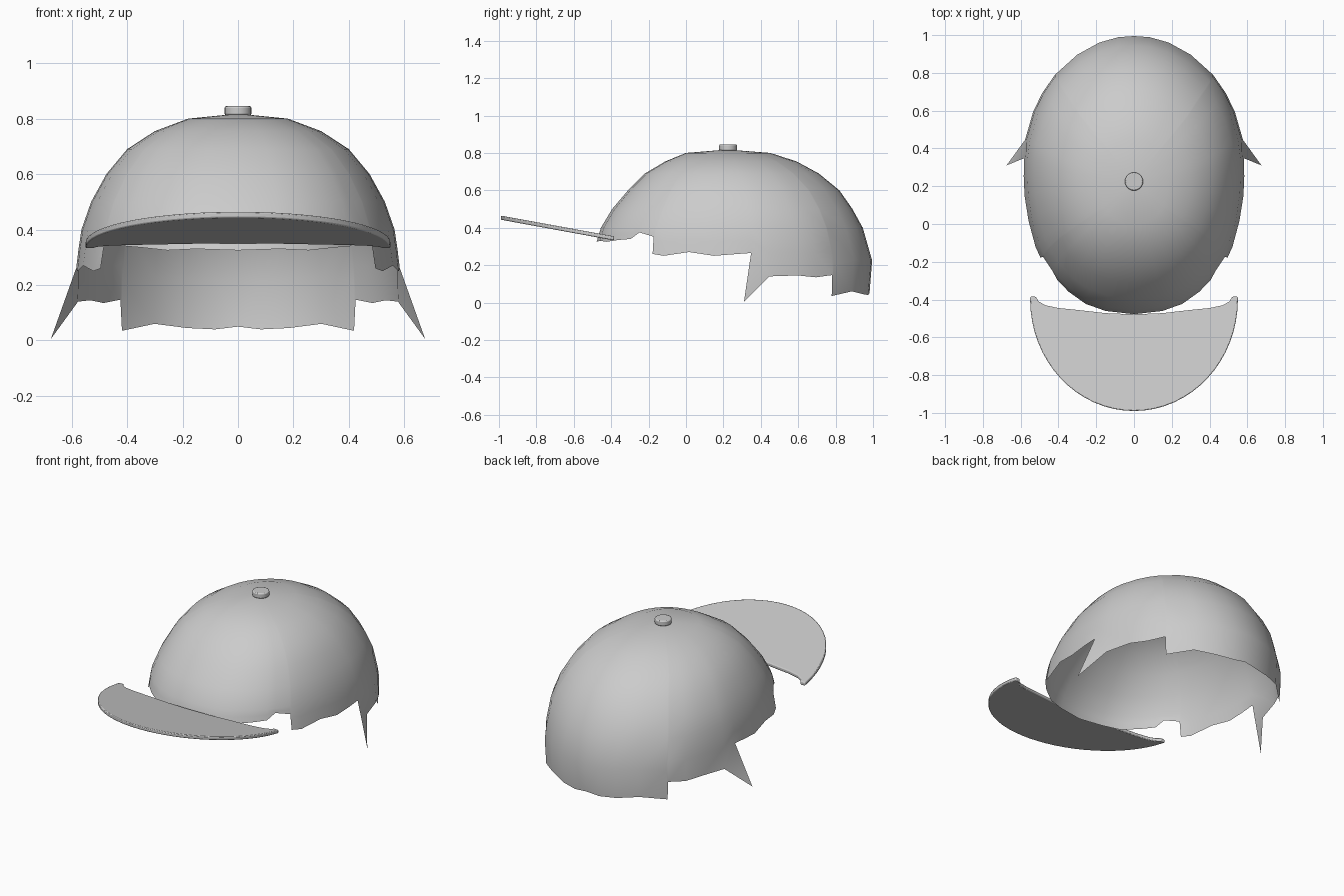
import bpy, bmesh, math

if "Cube" in bpy.data.objects:
    bpy.data.objects.remove(bpy.data.objects["Cube"])

grey = bpy.data.materials.new("light grey")
grey.diffuse_color = (0.6, 0.6, 0.6, 1)
grey.use_nodes = True
grey.node_tree.nodes["Principled BSDF"].inputs["Base Color"].default_value = grey.diffuse_color


def finish(name, bm, angle=40):
    """Turn a bmesh into a smooth-shaded grey object."""
    bmesh.ops.recalc_face_normals(bm, faces=bm.faces)
    me = bpy.data.meshes.new(name)
    bm.to_mesh(me)
    bm.free()
    ob = bpy.data.objects.new(name, me)
    bpy.context.collection.objects.link(ob)
    me.materials.append(grey)
    bpy.context.view_layer.objects.active = ob
    ob.select_set(True)
    bpy.ops.object.shade_smooth_by_angle(angle=math.radians(angle))
    ob.select_set(False)
    return ob


# Dome cross-sections: height, half width, front y, back y, centre y
RINGS = [(0.80, 0.18, 0.00, 0.45, 0.23), (0.755, 0.30, -0.11, 0.59, 0.24),
         (0.69, 0.40, -0.22, 0.71, 0.26), (0.60, 0.475, -0.31, 0.82, 0.28),
         (0.50, 0.53, -0.395, 0.89, 0.30), (0.40, 0.565, -0.455, 0.945, 0.30),
         (0.30, 0.58, -0.485, 0.98, 0.30), (0.20, 0.59, -0.50, 1.00, 0.30),
         (0.00, 0.59, -0.50, 0.975, 0.30)]
# Ragged rim of one side: position from front (-1) to back (1), height
RIM = [(-1, 0.325), (-0.98, 0.33), (-0.93, 0.325), (-0.85, 0.335), (-0.77, 0.34),
       (-0.72, 0.375), (-0.615, 0.352), (-0.605, 0.26), (-0.53, 0.25), (-0.36, 0.27),
       (-0.19, 0.25), (-0.06, 0.258), (0.07, 0.265), (0.21, 0.14), (0.43, 0.145),
       (0.57, 0.135), (0.695, 0.147), (0.705, 0.035), (0.86, 0.06), (0.95, 0.045),
       (0.99, 0.04), (1, 0.05)]


def dome_point(u, z):
    for lo, hi in zip(RINGS[1:], RINGS):
        if z >= lo[0]:
            break
    t = (z - lo[0]) / (hi[0] - lo[0])
    _, a, front, back, c = [l + (h - l) * t for l, h in zip(lo, hi)]
    n = 2.3 if u < 0 else 2.0
    w = max(0, 1 - abs(u) ** n) ** (1 / n)
    return (a * w, c + u * ((c - front) if u < 0 else (back - c)), z)


# Crown: half a dome swept over the rim columns, then mirrored
bm = bmesh.new()
apex = bm.verts.new((0, 0.22, 0.818))
columns = []
for u, rim in RIM:
    heights = [r[0] for r in RINGS[:6]] + [(0.40 + rim) / 2, rim]
    columns.append([bm.verts.new(dome_point(u, z)) for z in heights])
for left, right in zip(columns, columns[1:]):
    bm.faces.new((apex, left[0], right[0]))
    for i in range(len(left) - 1):
        bm.faces.new((left[i], left[i + 1], right[i + 1], right[i]))
# Flared pointed tab at the side
tip = bm.verts.new((0.675, 0.31, 0.005))
bm.faces.new((columns[12][-1], tip, columns[13][-1]))
bmesh.ops.mirror(bm, geom=bm.verts[:] + bm.edges[:] + bm.faces[:],
                 axis='X', merge_dist=0.0005)
finish("crown", bm, 50)

# Brim: tilted crescent plate
N = 32
outer = [(0.55 * math.cos(math.pi * i / N), -0.40 - 0.59 * math.sin(math.pi * i / N))
         for i in range(N + 1)]
INNER = [(-0.55, -0.385), (-0.52, -0.385), (-0.505, -0.41), (-0.47, -0.43), (-0.40, -0.445),
         (-0.30, -0.455), (-0.15, -0.472)]
inner = INNER + [(0, -0.478)] + [(-x, y) for x, y in reversed(INNER)]
bm = bmesh.new()


def brim_z(y):
    return 0.335 + 0.183 * (-0.4 - y)


base = bm.faces.new([bm.verts.new((x, y, brim_z(y))) for x, y in outer + inner])
top = bmesh.ops.extrude_face_region(bm, geom=[base])["geom"]
bmesh.ops.translate(bm, vec=(0, 0, 0.022),
                    verts=[g for g in top if isinstance(g, bmesh.types.BMVert)])
brim = finish("brim", bm)
bevel = brim.modifiers.new("rounded edge", 'BEVEL')
bevel.width = 0.005
bevel.segments = 2

# Button on top
bm = bmesh.new()
bmesh.ops.create_cone(bm, cap_ends=True, segments=24, radius1=0.048, radius2=0.048, depth=0.033)
bmesh.ops.translate(bm, verts=bm.verts, vec=(0, 0.225, 0.8285))
button = finish("top_button", bm)
bevel = button.modifiers.new("rounded edge", 'BEVEL')
bevel.width = 0.006
bevel.segments = 2
